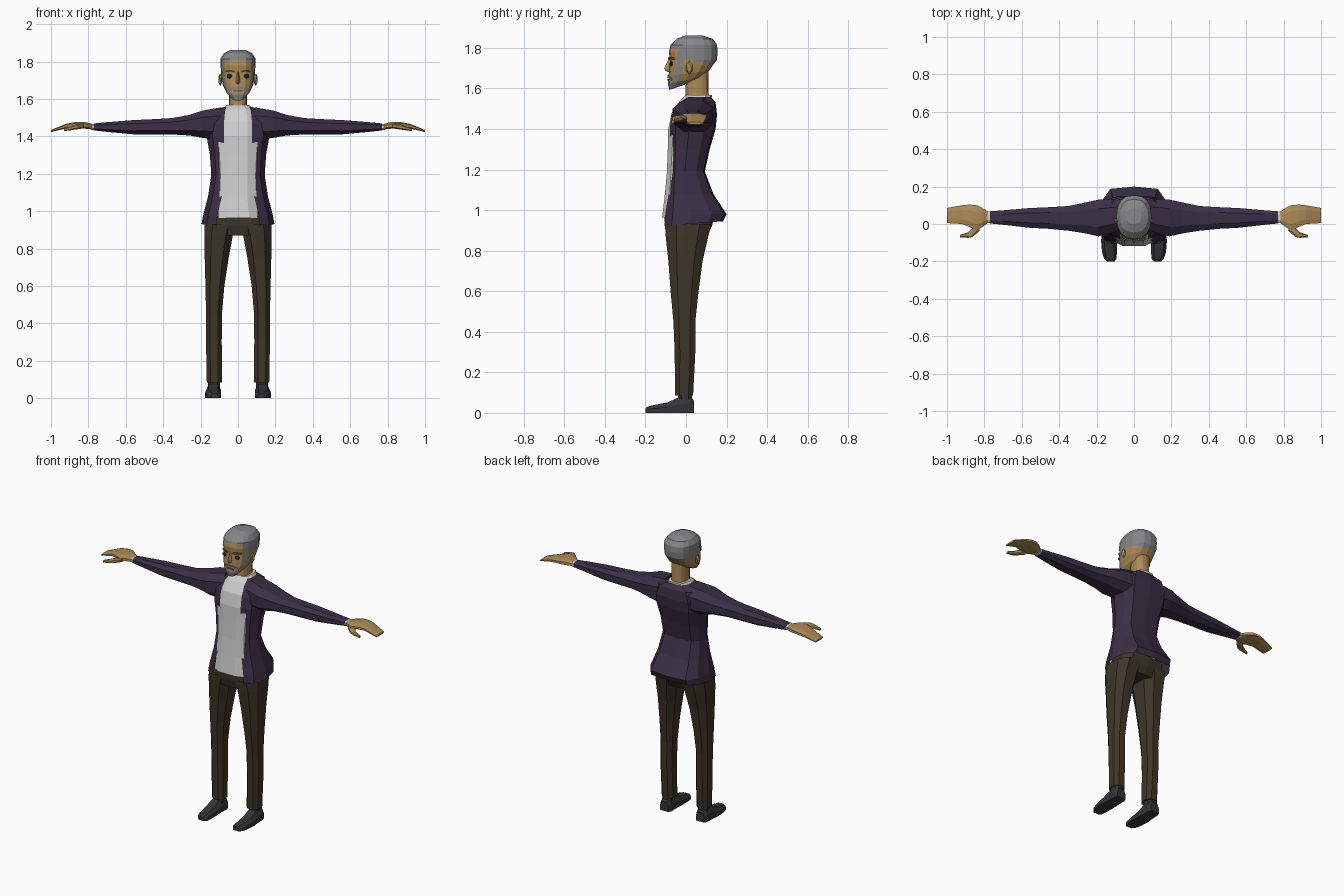
import bpy, bmesh, math
from mathutils import Vector

if "Cube" in bpy.data.objects:
    bpy.data.objects.remove(bpy.data.objects["Cube"])

def material(name, rgb):
    m = bpy.data.materials.new(name)
    m.diffuse_color = (*rgb, 1)
    m.use_nodes = True
    m.node_tree.nodes["Principled BSDF"].inputs["Base Color"].default_value = m.diffuse_color
    return m

SKIN = material("skin", (0.42, 0.26, 0.095))
HAIR = material("grey hair", (0.24, 0.24, 0.25))
JACKET = material("dark purple cloth", (0.042, 0.029, 0.06))
TROUSERS = material("dark olive cloth", (0.047, 0.038, 0.022))
SHIRT = material("off white cloth", (0.63, 0.63, 0.63))
SHOES = material("charcoal leather", (0.035, 0.035, 0.038))
EYES = material("eye black", (0.015, 0.015, 0.022))
LIPS = material("dark skin", (0.2, 0.1, 0.045))

OCT = [(1, .5), (.5, 1), (-.5, 1), (-1, .5), (-1, -.5), (-.5, -1), (.5, -1), (1, -.5)]

def finish(name, bm, mats):
    """Point the normals outward, then mirror the half across x = 0."""
    bmesh.ops.recalc_face_normals(bm, faces=bm.faces)
    c = sum((v.co for v in bm.verts), Vector()) / len(bm.verts)
    c.x = 0
    if sum(f.normal.dot(f.calc_center_median() - c) * f.calc_area() for f in bm.faces) < 0:
        bmesh.ops.reverse_faces(bm, faces=bm.faces)
    me = bpy.data.meshes.new(name)
    bm.to_mesh(me)
    bm.free()
    for m in mats:
        me.materials.append(m)
    ob = bpy.data.objects.new(name, me)
    bpy.context.collection.objects.link(ob)
    mod = ob.modifiers.new("mirror", 'MIRROR')
    mod.merge_threshold = 0.0005
    return ob

def skin_rings(rings, loop=True, caps=(True, True)):
    bm = bmesh.new()
    rows = [[bm.verts.new(p) for p in r] for r in rings]
    n = len(rows[0])
    for a, b in zip(rows, rows[1:]):
        for i in range(n if loop else n - 1):
            j = (i + 1) % n
            bm.faces.new((a[i], a[j], b[j], b[i]))
    for row, cap in ((rows[0], caps[0]), (rows[-1], caps[1])):
        if cap:
            bm.faces.new(row)
    return bm

def loft(name, rings, mat, loop=True, caps=(True, True)):
    return finish(name, skin_rings(rings, loop, caps), [mat])

def ring_z(z, xi, xo, yf, yb):
    return [((xi + xo) / 2 + u * (xo - xi) / 2, (yf + yb) / 2 + v * (yb - yf) / 2, z) for u, v in OCT]

def ring_x(x, yf, yb, zb, zt):
    return [(x, (yf + yb) / 2 + u * (yb - yf) / 2, (zb + zt) / 2 + v * (zt - zb) / 2) for u, v in OCT]

def torso(z, e, w, yf, yb, zb=None, closed=True):
    """Half outline from the front edge e round the side to the back centre."""
    d = yb - yf
    pts = [(e, yf), (e + .65 * (w - e), yf + .12 * d), (w, yf + .42 * d),
           (.92 * w, yb - .25 * d), (.68 * w, yb - .04 * d), (0, yb)]
    if closed:
        pts.insert(0, (0, yf))
    zb = zb or z
    return [(x, y, z + (zb - z) * (y - yf) / d) for x, y in pts]

def half_oval(zf, zb, w, yf, yb, n=8, p=.8):
    out = []
    for i in range(n + 1):
        a = math.pi * i / n
        s, c = max(math.sin(a), 0), math.cos(a)
        s = s ** p if 0 < i < n else 0
        cy = math.copysign(abs(c) ** p, c)
        out.append((w * s, (yf + yb) / 2 - (yb - yf) / 2 * cy, zf + (zb - zf) * (1 - c) / 2))
    return out

def blob(name, loc, scale, mat, sub=1):
    bm = bmesh.new()
    bmesh.ops.create_icosphere(bm, subdivisions=sub, radius=1)
    for v in bm.verts:
        v.co = Vector(a * b + c for a, b, c in zip(v.co, scale, loc))
    return finish(name, bm, [mat])

def strip(name, pts, h, mat):
    """Thin plate along the face; pts are (x, y, z)."""
    rings = [[(x, y, z - h), (x, y, z + h), (x, y + .009, z + h), (x, y + .009, z - h)] for x, y, z in pts]
    return loft(name, rings, mat)

# Jacket: open-fronted shell
loft("jacket_body", [torso(*r, closed=False) for r in [
    (.922, .115, .195, -.106, .183, .945), (.98, .11, .186, -.102, .20), (1.08, .086, .16, -.086, .135),
    (1.19, .071, .143, -.076, .093), (1.30, .072, .15, -.076, .117), (1.40, .075, .168, -.08, .146),
    (1.47, .075, .172, -.07, .153), (1.53, .07, .14, -.035, .146), (1.557, .062, .075, .01, .125)]],
    JACKET, loop=False, caps=(False, False))

# Shirt with collar
loft("shirt", [torso(*r) for r in [
    (.963, .06, .13, -.118, .10), (1.08, .05, .125, -.104, .10), (1.19, .05, .118, -.094, .07),
    (1.30, .05, .125, -.09, .09), (1.40, .05, .14, -.088, .12), (1.48, .05, .13, -.07, .125),
    (1.54, .045, .085, -.03, .125), (1.567, .03, .062, .0, .128)]], SHIRT, loop=False)

# Sleeves, cuffs, hands and thumbs
loft("sleeve", [ring_x(*r) for r in [
    (.09, -.04, .135, 1.38, 1.555), (.19, -.066, .13, 1.392, 1.538), (.26, -.05, .115, 1.405, 1.515),
    (.35, -.036, .096, 1.41, 1.498), (.45, -.026, .09, 1.41, 1.492), (.56, -.02, .085, 1.411, 1.487),
    (.70, -.004, .073, 1.424, 1.476), (.77, .003, .068, 1.432, 1.469)]], JACKET)
loft("cuff", [ring_x(x, .006, .066, 1.434, 1.467) for x in (.75, .786)], SHIRT)
loft("hand", [ring_x(*r) for r in [
    (.775, .01, .063, 1.437, 1.465), (.81, -.015, .085, 1.44, 1.475), (.84, -.035, .10, 1.445, 1.478),
    (.88, -.016, .104, 1.447, 1.475), (.92, .0, .10, 1.442, 1.467), (1.0, .005, .086, 1.423, 1.434)]], SKIN)
loft("thumb", [ring_x(*r) for r in [
    (.825, -.035, .0, 1.443, 1.468), (.86, -.068, -.015, 1.438, 1.465),
    (.885, -.074, -.043, 1.434, 1.458), (.93, -.072, -.058, 1.428, 1.443)]], SKIN)

# Trousers: seat and legs
loft("trouser_seat", [torso(*r) for r in [
    (.87, .05, .165, -.09, .10), (.92, .07, .178, -.104, .128), (.975, .07, .155, -.106, .14)]],
    TROUSERS, loop=False)
loft("trouser_leg", [ring_z(*r) for r in [
    (.93, .005, .178, -.104, .125), (.87, .028, .18, -.10, .11), (.75, .05, .178, -.087, .082),
    (.60, .073, .174, -.076, .062), (.45, .086, .171, -.062, .046), (.30, .087, .171, -.056, .046),
    (.085, .085, .167, -.054, .035)]], TROUSERS)

# Shoes and ankles
loft("ankle", [ring_z(z, .096, .16, -.04, .03) for z in (.04, .1)], SHOES)
loft("shoe", [[(cx - w, y, 0), (cx - w, y, .55 * h), (cx - .6 * w, y, h),
               (cx + .6 * w, y, h), (cx + w, y, .55 * h), (cx + w, y, 0)]
              for y, cx, w, h in [(.04, .13, .03, .06), (.02, .13, .038, .082), (-.04, .132, .039, .075),
                                  (-.09, .133, .043, .052), (-.15, .131, .04, .04), (-.185, .127, .033, .033),
                                  (-.2, .125, .02, .024)]], SHOES)

# Neck
loft("neck", [half_oval(*r) for r in [(1.525, 1.54, .055, -.015, .118), (1.57, 1.57, .047, -.002, .112),
                                      (1.69, 1.70, .05, .0, .11)]], SKIN, loop=False)

# Head, cut along hairline and beard edges, coloured by region
bm = skin_rings([half_oval(*r) for r in [
    (1.592, 1.622, .035, -.082, .0), (1.62, 1.66, .064, -.089, .085), (1.66, 1.69, .081, -.086, .115),
    (1.70, 1.72, .088, -.083, .137), (1.74, 1.74, .091, -.08, .152), (1.78, 1.78, .093, -.084, .156),
    (1.815, 1.815, .094, -.076, .153), (1.845, 1.845, .075, -.045, .132), (1.862, 1.86, .04, .0, .085)]],
    loop=False)
CUTS = {"brow": ((0, 0, 1.81), (.2, 0, 1)), "nape": ((0, .05, 1.735), (0, .2, 1)),
        "front": ((0, -.042, 1.76), (0, .14, -.025)), "back": ((0, -.012, 1.75), (0, .13, -.018)),
        "chin": ((0, 0, 1.632), (0, 0, 1))}
for co, no in CUTS.values():
    bmesh.ops.bisect_plane(bm, geom=bm.verts[:] + bm.edges[:] + bm.faces[:], plane_co=co, plane_no=no)
for f in bm.faces:
    c = f.calc_center_median()
    s = {k: (c - Vector(co)).dot(Vector(no)) > 0 for k, (co, no) in CUTS.items()}
    hair = s["brow"] or (s["nape"] and s["front"])
    beard = not s["back"] and (s["front"] or not s["chin"])
    f.material_index = int(hair or beard)
finish("head", bm, [SKIN, HAIR])

# Face details
blob("ear", (.095, .016, 1.703), (.012, .018, .034), SKIN)
blob("eye", (.046, -.073, 1.722), (.015, .009, .012), EYES, 2)
loft("nose", [[(0, y, z), (w, -.074, z), (0, -.07, z)] for z, w, y in
              [(1.745, .007, -.085), (1.702, .015, -.107), (1.688, .015, -.102), (1.68, .01, -.086)]], SKIN)
strip("eyebrow", [(.02, -.088, 1.746), (.045, -.084, 1.752), (.068, -.063, 1.746)], .004, LIPS)
strip("moustache", [(0, -.092, 1.66), (.034, -.086, 1.656), (.05, -.073, 1.645)], .006, HAIR)
strip("lips", [(0, -.091, 1.643), (.026, -.087, 1.643)], .004, LIPS)
